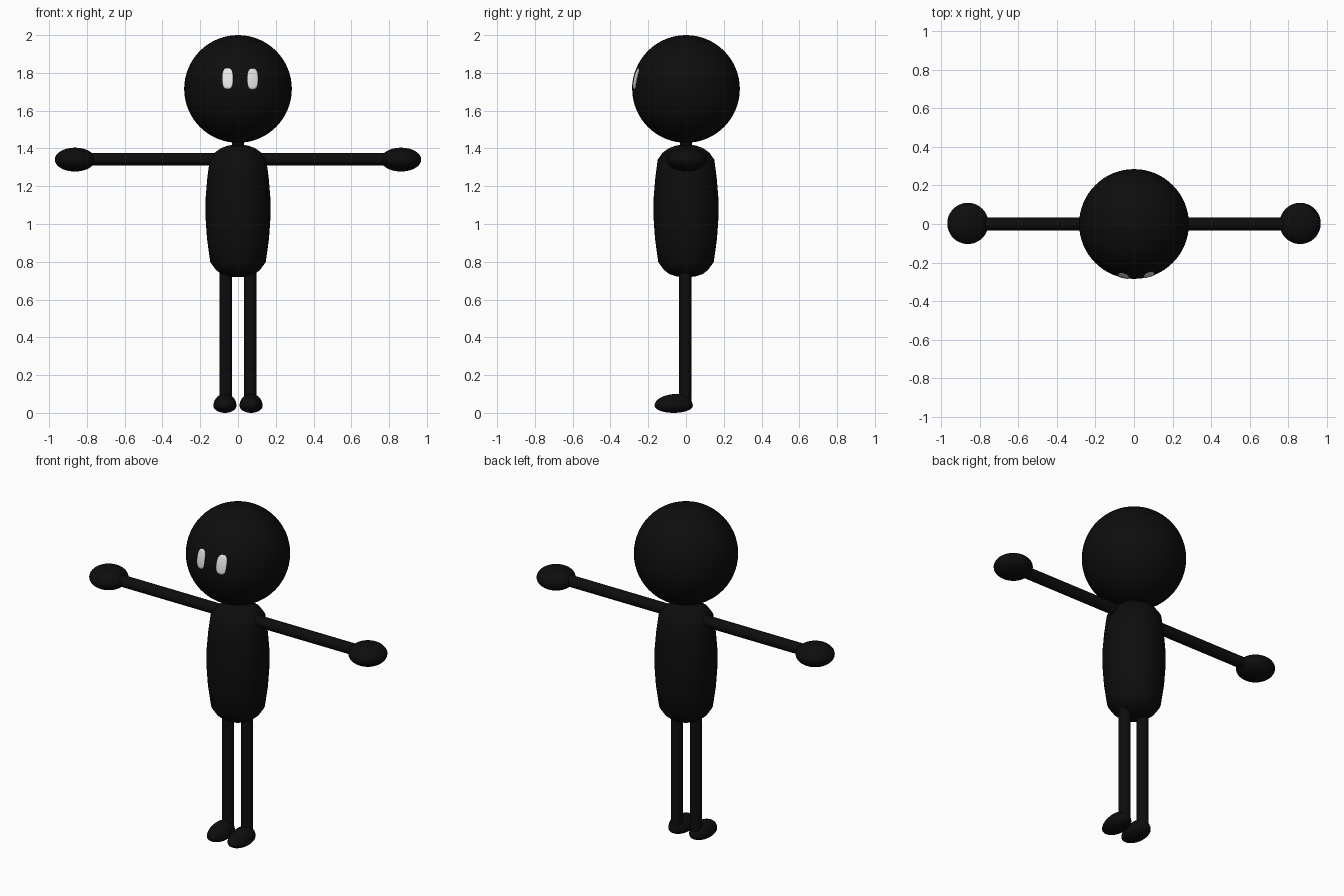
import bpy, bmesh, math
from mathutils import Vector

old = bpy.data.objects.get("Cube")
if old:
    bpy.data.objects.remove(old, do_unlink=True)


def material(name, value):
    mat = bpy.data.materials.new(name)
    mat.use_nodes = True
    color = (value, value, value, 1)
    mat.diffuse_color = color
    mat.node_tree.nodes["Principled BSDF"].inputs["Base Color"].default_value = color
    return mat


BLACK = material("black", 0.004)
WHITE = material("white", 0.85)


def make(name, bm, mat, loc=(0, 0, 0)):
    bmesh.ops.recalc_face_normals(bm, faces=bm.faces)
    for face in bm.faces:
        face.smooth = True
    mesh = bpy.data.meshes.new(name)
    bm.to_mesh(mesh)
    bm.free()
    mesh.materials.append(mat)
    obj = bpy.data.objects.new(name, mesh)
    obj.location = loc
    bpy.context.collection.objects.link(obj)
    return obj


def ball(name, loc, radii, shape=None):
    bm = bmesh.new()
    bmesh.ops.create_uvsphere(bm, u_segments=64, v_segments=32, radius=1)
    for v in bm.verts:
        if shape:
            shape(v)
        v.co = Vector(a * b for a, b in zip(v.co, radii))
    return make(name, bm, BLACK, loc)


def rod(name, start, end, radius):
    start, end = Vector(start), Vector(end)
    bm = bmesh.new()
    bmesh.ops.create_cone(bm, segments=32, radius1=radius, radius2=radius,
                          depth=(end - start).length, cap_ends=True)
    turn = (end - start).to_track_quat('Z', 'Y').to_matrix()
    bmesh.ops.rotate(bm, verts=bm.verts, matrix=turn)
    obj = make(name, bm, BLACK, (start + end) / 2)
    for p in obj.data.polygons:
        p.use_smooth = len(p.vertices) == 4
    return obj


# Head and neck
HEAD = Vector((0, 0, 1.715))
HEAD_R = 0.285
ball("head", HEAD, (HEAD_R,) * 3)
rod("neck", (0, 0, 1.38), (0, 0, 1.46), 0.033)


# Eyes: thin rounded patches following the head
def eye(name, x, z):
    bm = bmesh.new()
    count, rings = 32, 5

    def on_head(dx, dz):
        px, pz = x + dx, z + dz - HEAD.z
        r = HEAD_R + 0.002
        return bm.verts.new((px, -math.sqrt(r * r - px * px - pz * pz), pz))

    def bend(t):
        return math.copysign(abs(t) ** 0.7, t)

    center = on_head(0, 0)
    prev = None
    for k in range(1, rings + 1):
        s = k / rings
        ring = []
        for i in range(count):
            a = math.tau * i / count
            ring.append(on_head(0.028 * s * bend(math.cos(a)),
                                0.056 * s * bend(math.sin(a))))
        for i in range(count):
            j = (i + 1) % count
            if prev:
                bm.faces.new((prev[i], prev[j], ring[j], ring[i]))
            else:
                bm.faces.new((center, ring[j], ring[i]))
        prev = ring
    bm.normal_update()
    for f in bm.faces:
        if f.normal.y > 0:
            f.normal_flip()
    # Thicken inward so the patch stays closed
    bmesh.ops.solidify(bm, geom=bm.faces[:], thickness=0.004)
    make(name, bm, WHITE, HEAD)


eye("right_eye", -0.055, 1.77)
eye("left_eye", 0.078, 1.768)

# Torso: lathed barrel with domed ends
profile = [(0, 1.42), (0.05, 1.416), (0.09, 1.402), (0.125, 1.376), (0.15, 1.34),
           (0.163, 1.24), (0.172, 1.13), (0.173, 1.05), (0.164, 0.92), (0.147, 0.8),
           (0.12, 0.76), (0.09, 0.736), (0.05, 0.722), (0, 0.718)]
bm = bmesh.new()
points = [bm.verts.new((r, 0, z)) for r, z in profile]
edges = [bm.edges.new(pair) for pair in zip(points, points[1:])]
bmesh.ops.spin(bm, geom=points + edges, cent=(0, 0, 0), axis=(0, 0, 1),
               angle=math.tau, steps=48)
bmesh.ops.remove_doubles(bm, verts=bm.verts, dist=0.0005)
make("torso", bm, BLACK)


# Foot: flatter underneath, highest toward the heel
def foot_shape(v):
    if v.co.z < 0:
        v.co.z *= 0.6
    else:
        v.co.y += 0.25 * v.co.z * (1 - abs(v.co.y))


# Limbs, mirrored
for side, s in (("left", 1), ("right", -1)):
    rod(side + "_arm", (s * 0.1, 0, 1.343), (s * 0.85, 0, 1.343), 0.033)
    ball(side + "_hand", (s * 0.863, 0.003, 1.341), (0.107, 0.107, 0.063))
    rod(side + "_leg", (s * 0.064, -0.004, 0.05), (s * 0.064, -0.004, 0.8), 0.033)
    ball(side + "_foot", (s * 0.069, -0.065, 0.038), (0.061, 0.101, 0.063), foot_shape)
